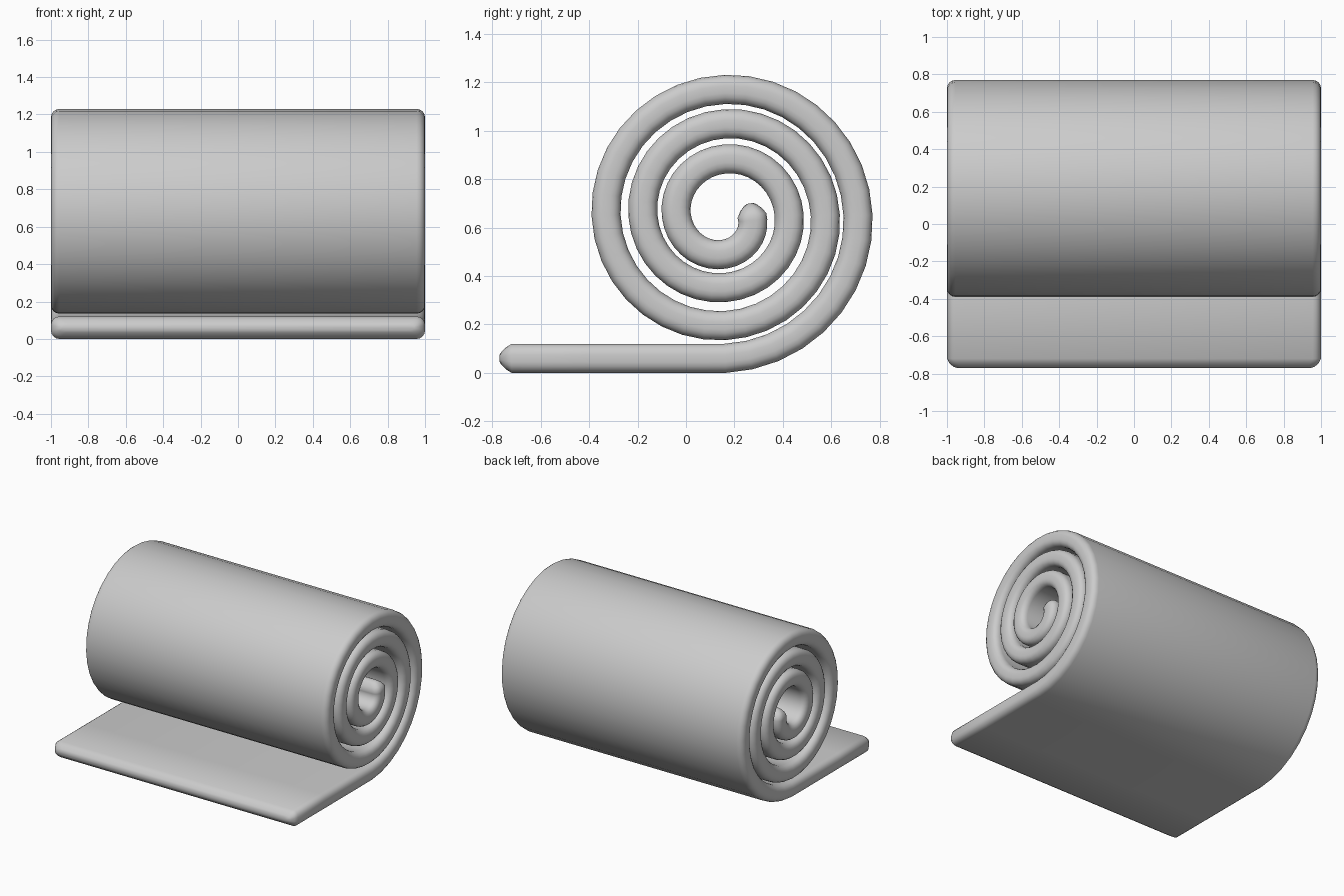
import bpy, bmesh, math
from mathutils import Vector

if "Cube" in bpy.data.objects:
    bpy.data.objects.remove(bpy.data.objects["Cube"])

HALF_T = 0.06            # half thickness of the mat
CY, CZ = 0.16, 0.65      # centre of the roll
# spiral radius of the centre line at every quarter turn
RADII = [0.59, 0.55, 0.52, 0.49, 0.455, 0.415, 0.378, 0.338,
         0.298, 0.266, 0.233, 0.20, 0.16, 0.112]
STEPS = 9                # path steps per quarter turn


def radius(q):
    """Smooth (Catmull-Rom) radius at q quarter turns."""
    i = min(int(q), len(RADII) - 2)
    t = q - i
    p1, p2 = RADII[i], RADII[i + 1]
    p0 = RADII[i - 1] if i > 0 else 2 * p1 - p2
    p3 = RADII[i + 2] if i + 2 < len(RADII) else 2 * p2 - p1
    return 0.5 * (2 * p1 + (p2 - p0) * t + (2 * p0 - 5 * p1 + 4 * p2 - p3) * t ** 2
                  + (3 * p1 - p0 - 3 * p2 + p3) * t ** 3)


# centre line: flat tail followed by the spiral
path = [Vector((y, 0.06)) for y in (-0.72, -0.4, -0.1, 0.08)]
last = (len(RADII) - 1) * STEPS
for k in range(last + 1):
    q = k / STEPS
    a = math.radians(-90 + 90 * q)
    path.append(Vector((CY + radius(q) * math.cos(a), CZ + radius(q) * math.sin(a))))


def tangent(i):
    return (path[min(i + 1, len(path) - 1)] - path[max(i - 1, 0)]).normalized()


# stations: point, tangent, half width, half thickness, with tapered tips
TIP = [(0.05, 0.945, 0.013), (0.043, 0.965, 0.026), (0.025, 0.987, 0.044)]
stations = []
t0, t1 = tangent(0), tangent(len(path) - 1)
for d, w, h in TIP:
    stations.append((path[0] - t0 * d, t0, w, h))
for i, p in enumerate(path):
    stations.append((p, tangent(i), 1.0, HALF_T))
for d, w, h in reversed(TIP):
    stations.append((path[-1] + t1 * d, t1, w, h))


def section(w, h):
    """Rounded rectangle across the mat: (x, offset) pairs."""
    rx, rn = 0.045, h * 0.75
    pts = []
    for sx, sn, start in ((1, 1, 0), (-1, 1, 90), (-1, -1, 180), (1, -1, 270)):
        for j in range(5):
            a = math.radians(start + j * 22.5)
            pts.append((sx * (w - rx) + rx * math.cos(a), sn * (h - rn) + rn * math.sin(a)))
    return pts


# sweep the section along the path
bm = bmesh.new()
rings = []
for p, t, w, h in stations:
    n = Vector((-t.y, t.x))
    rings.append([bm.verts.new((x, p.x + n.x * o, p.y + n.y * o)) for x, o in section(w, h)])
for a, b in zip(rings, rings[1:]):
    for j in range(len(a)):
        k = (j + 1) % len(a)
        bm.faces.new((a[j], a[k], b[k], b[j]))
bm.faces.new(rings[0])
bm.faces.new(rings[-1])
bmesh.ops.recalc_face_normals(bm, faces=bm.faces)

mesh = bpy.data.meshes.new("rolled_mat")
bm.to_mesh(mesh)
bm.free()
mat = bpy.data.objects.new("rolled_mat", mesh)
bpy.context.collection.objects.link(mat)
bpy.context.view_layer.objects.active = mat
mat.select_set(True)
bpy.ops.object.shade_smooth_by_angle(angle=math.radians(50))
